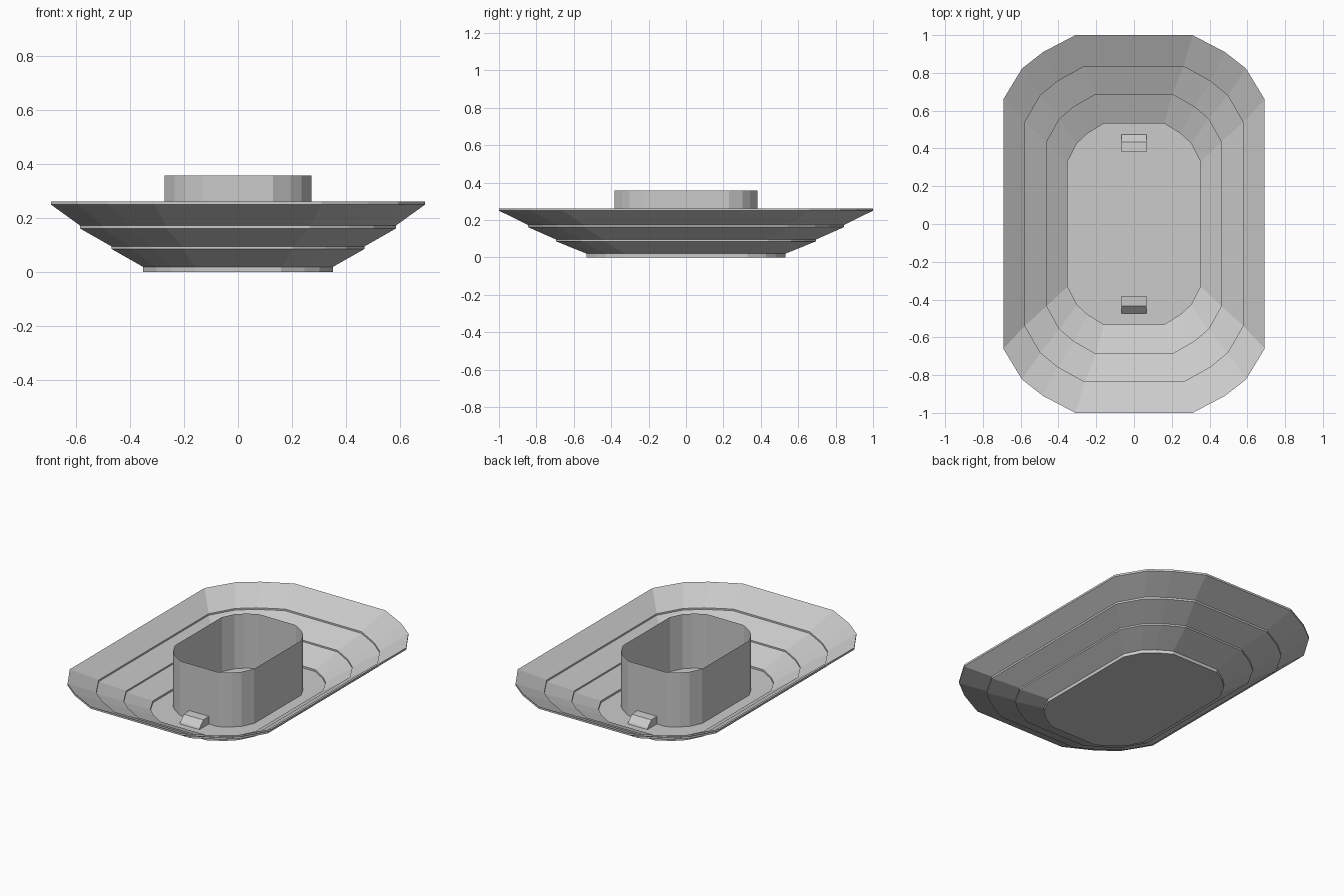
import bpy, bmesh

if "Cube" in bpy.data.objects:
    bpy.data.objects.remove(bpy.data.objects["Cube"])

grey = bpy.data.materials.new("light_grey")
grey.diffuse_color = (0.6, 0.6, 0.6, 1)
grey.use_nodes = True
grey.node_tree.nodes["Principled BSDF"].inputs["Base Color"].default_value = grey.diffuse_color


def ring(hx, hy, sx, sy):
    """Rounded rectangle: half sizes hx, hy; straight sides end at sx, sy."""
    corner = [(1, 0), (0.74, 0.48), (0.45, 0.735), (0, 1)]
    q = [(sx + (hx - sx) * a, sy + (hy - sy) * b) for a, b in corner]
    return (q + [(-x, y) for x, y in reversed(q)]
            + [(-x, -y) for x, y in q] + [(x, -y) for x, y in reversed(q)])


def loft(name, loops, closed=False, caps=False):
    """Join (outline, z) loops with quads, optionally closed or capped."""
    bm = bmesh.new()
    rows = [[bm.verts.new((x, y, z)) for x, y in pts] for pts, z in loops]
    n = len(rows[0])
    pairs = list(zip(rows, rows[1:]))
    if closed:
        pairs.append((rows[-1], rows[0]))
    for a, b in pairs:
        for i in range(n):
            j = (i + 1) % n
            bm.faces.new((a[i], a[j], b[j], b[i]))
    if caps:
        bm.faces.new(rows[0][::-1])
        bm.faces.new(rows[-1])
    if closed or caps:
        bmesh.ops.recalc_face_normals(bm, faces=bm.faces[:])
    me = bpy.data.meshes.new(name)
    bm.to_mesh(me)
    bm.free()
    me.materials.append(grey)
    ob = bpy.data.objects.new(name, me)
    bpy.context.collection.objects.link(ob)
    return ob


rings = [ring(0.352, 0.532, 0.16, 0.33), ring(0.468, 0.695, 0.205, 0.44),
         ring(0.585, 0.845, 0.265, 0.545), ring(0.692, 1.0, 0.31, 0.66)]

# Flat floor slab
loft("floor", [(rings[0], 0), (rings[0], 0.02)], caps=True)

# Three flared tiers, each a thin sheet stepped over the rim below
T = 0.012
for i, (z0, z1) in enumerate([(0.02, 0.086), (0.092, 0.162), (0.168, 0.25)]):
    s = 1 if i == 0 else 0.988
    low = [(x * s, y * s) for x, y in rings[i]]
    high = rings[i + 1]
    loft(f"flared_tier_{i + 1}",
         [(low, z0), (high, z1), (high, z1 + T), (low, z0 + T)], closed=True)

# Upright inner collar, an open single-surface wall
collar = ring(0.272, 0.382, 0.13, 0.23)
loft("inner_collar", [(collar, 0), (collar, 0.358)])

# Wedge clips at both ends of the collar
profile = [(0.38, 0.018), (0.475, 0.018), (0.47, 0.03), (0.435, 0.065), (0.38, 0.068)]
for name, side in (("front_clip", -1), ("back_clip", 1)):
    bm = bmesh.new()
    ends = [[bm.verts.new((x, side * y, z)) for y, z in profile] for x in (-0.067, 0.067)]
    n = len(profile)
    for i in range(n):
        j = (i + 1) % n
        bm.faces.new((ends[0][i], ends[0][j], ends[1][j], ends[1][i]))
    for e in ends:
        bm.faces.new(e)
    bmesh.ops.recalc_face_normals(bm, faces=bm.faces[:])
    me = bpy.data.meshes.new(name)
    bm.to_mesh(me)
    bm.free()
    me.materials.append(grey)
    bpy.context.collection.objects.link(bpy.data.objects.new(name, me))
